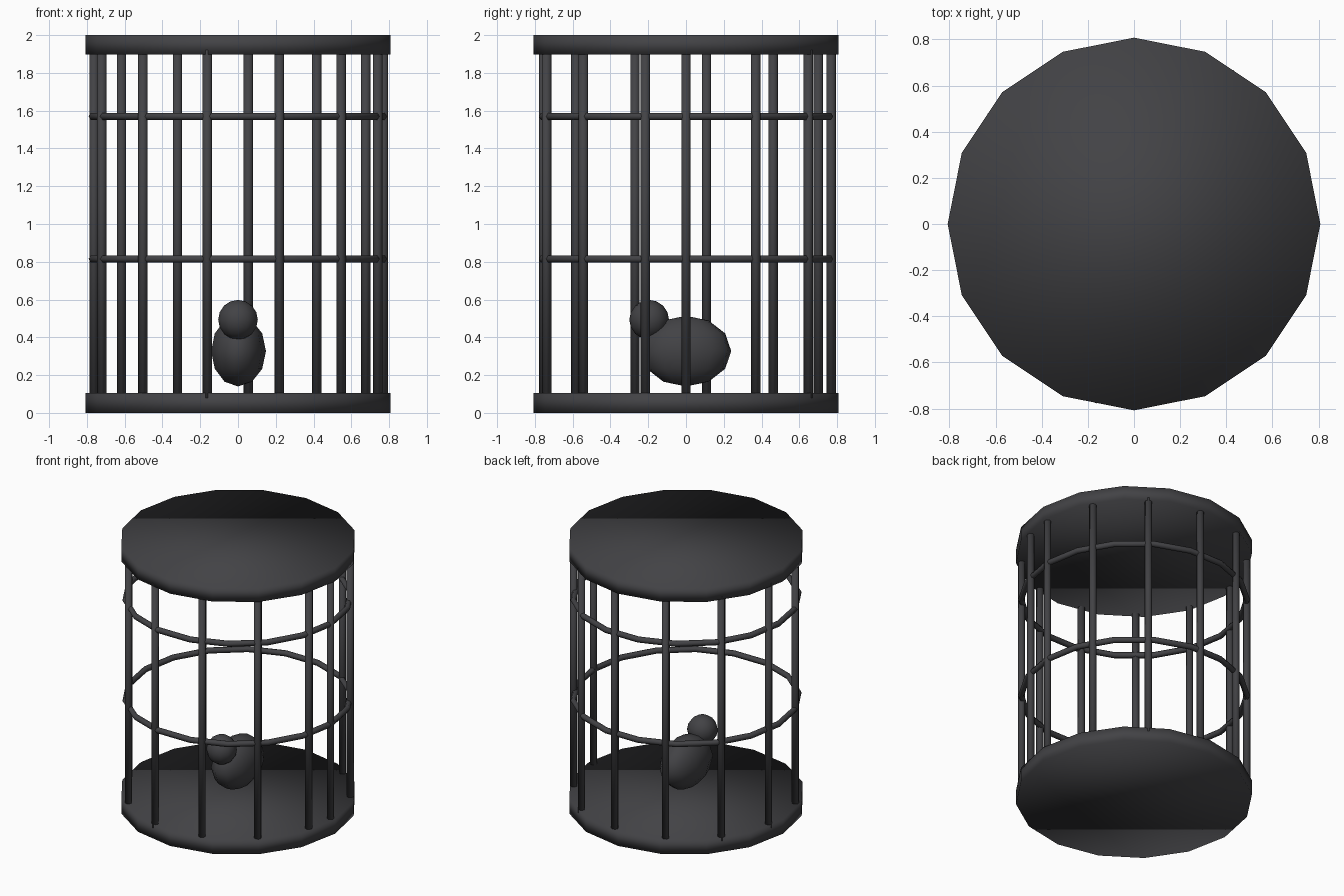
import bpy
from math import sin, cos

if "Cube" in bpy.data.objects:
    bpy.data.objects.remove(bpy.data.objects["Cube"])

iron = bpy.data.materials.new("dark_iron")
iron.diffuse_color = (0.055, 0.055, 0.06, 1)
iron.use_nodes = True
iron.node_tree.nodes["Principled BSDF"].inputs["Base Color"].default_value = iron.diffuse_color


def finish(name, scale=(1, 1, 1)):
    ob = bpy.context.object
    ob.name = name
    ob.scale = scale
    ob.data.materials.append(iron)
    bpy.ops.object.shade_smooth()
    return ob


def cylinder(name, sides, radius, z0, z1, x=0, y=0, turn=0):
    bpy.ops.mesh.primitive_cylinder_add(
        vertices=sides, radius=radius, depth=z1 - z0,
        location=(x, y, (z0 + z1) / 2), rotation=(0, 0, turn))
    return finish(name)


# Floor and roof discs
cylinder("floor_disc", 16, 0.808, 0, 0.106)
cylinder("roof_disc", 16, 0.808, 1.898, 2.0)

# Upright bars, half a radian apart
for i in range(13):
    a = i * 0.5
    cylinder(f"bar_{i + 1}", 8, 0.025, 0.08, 1.92, 0.77 * cos(a), 0.77 * sin(a))

# Horizontal hoops
for name, z in (("lower_hoop", 0.815), ("upper_hoop", 1.57)):
    bpy.ops.mesh.primitive_torus_add(
        major_radius=0.77, minor_radius=0.021,
        major_segments=18, minor_segments=6, location=(0, 0, z))
    finish(name)

# Bird: egg-shaped body and round head
bpy.ops.mesh.primitive_uv_sphere_add(segments=11, ring_count=6, radius=1,
                                     location=(0, 0, 0.327), rotation=(0, 0, 0))
body = finish("bird_body", (0.148, 0.242, 0.187))
if max(v.co.x for v in body.data.vertices) < 0.99:  # pointed side faces +x
    for v in body.data.vertices:
        v.co.x, v.co.y = v.co.y, -v.co.x
bpy.ops.mesh.primitive_uv_sphere_add(segments=12, ring_count=8, radius=0.105,
                                     location=(0, -0.195, 0.493))
finish("bird_head")
